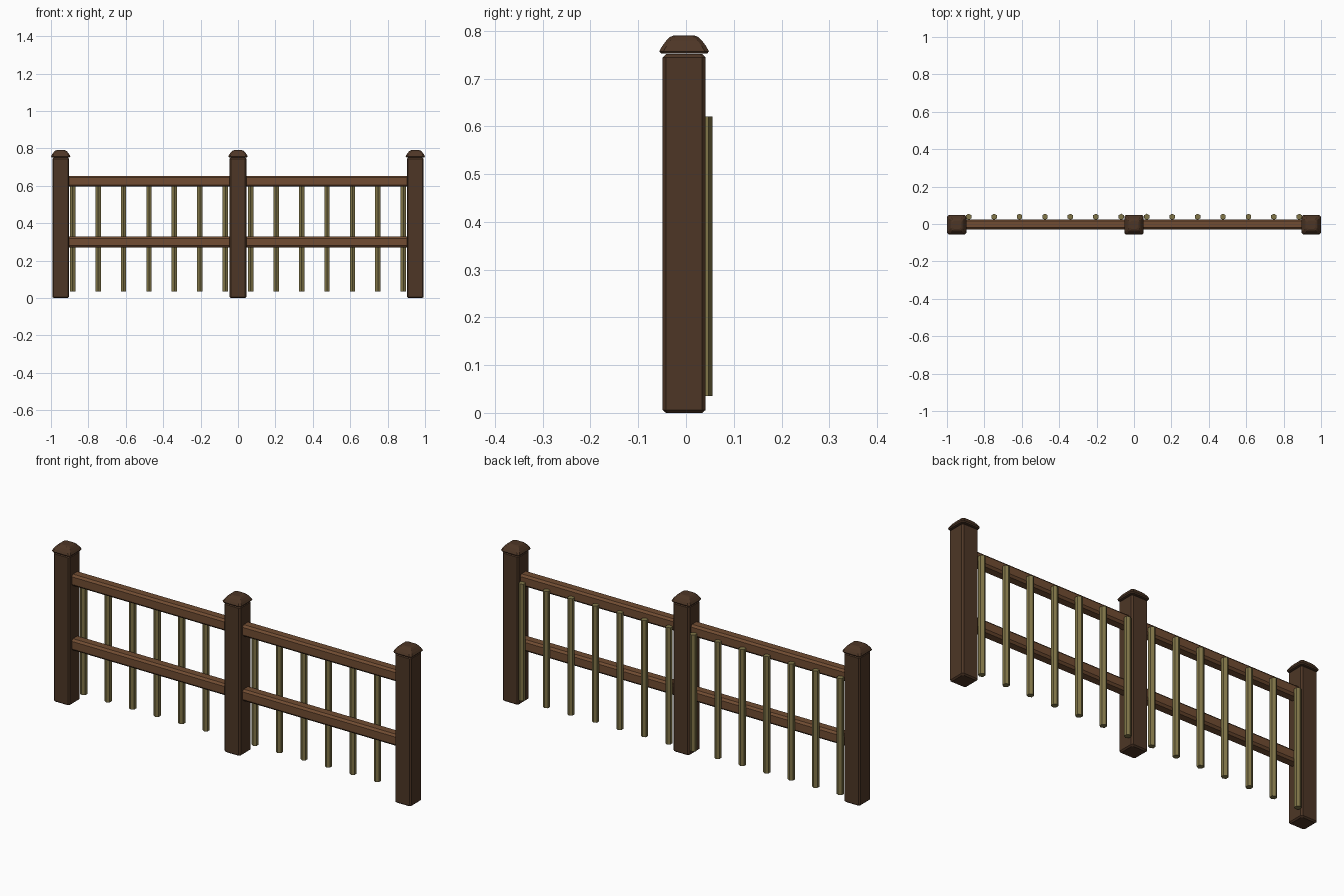
import bpy, bmesh
from math import cos, sin, pi

if "Cube" in bpy.data.objects:
    bpy.data.objects.remove(bpy.data.objects["Cube"])

YC = -0.004  # centre line of posts and rails


def material(name, rgb):
    m = bpy.data.materials.new(name)
    m.diffuse_color = (*rgb, 1)
    m.use_nodes = True
    m.node_tree.nodes["Principled BSDF"].inputs["Base Color"].default_value = m.diffuse_color
    return m


DARK = material("dark_wood", (0.075, 0.037, 0.019))
BROWN = material("rail_wood", (0.165, 0.073, 0.032))
OLIVE = material("olive_wood", (0.22, 0.18, 0.065))


def finish(name, bm, mat):
    bmesh.ops.recalc_face_normals(bm, faces=bm.faces)
    me = bpy.data.meshes.new(name)
    bm.to_mesh(me)
    bm.free()
    ob = bpy.data.objects.new(name, me)
    bpy.context.collection.objects.link(ob)
    me.materials.append(mat)
    return ob


def loft(name, rings, mat):
    """Skin a closed solid through equal-length rings of points."""
    bm = bmesh.new()
    vs = [[bm.verts.new(p) for p in r] for r in rings]
    n = len(vs[0])
    for a, b in zip(vs, vs[1:]):
        for i in range(n):
            j = (i + 1) % n
            bm.faces.new((a[i], a[j], b[j], b[i]))
    bm.faces.new(vs[0][::-1])
    bm.faces.new(vs[-1])
    return finish(name, bm, mat)


def chamfered(h, c, k=None):
    """Square outline of half size h with corners cut by c."""
    d = h - c
    return [(h, -d), (h, d), (d, h), (-d, h), (-h, d), (-h, -d), (-d, -h), (d, -h)]


def stack(name, x, profile, mat):
    return loft(name, [[(x + px, YC + py, z) for px, py in chamfered(h, c)]
                       for h, c, z in profile], mat)


# posts with softened edges, each with a domed cap
for side, x in (("left", -0.948), ("middle", 0), ("right", 0.948)):
    stack(side + "_post", x, [(0.038, 0.006, 0), (0.045, 0.007, 0.006),
                              (0.045, 0.007, 0.744), (0.038, 0.006, 0.751)], DARK)
    stack(side + "_post_cap", x, [(0.048, 0.008, 0.752), (0.052, 0.009, 0.757),
                                  (0.046, 0.009, 0.768), (0.037, 0.009, 0.780),
                                  (0.030, 0.009, 0.787), (0.022, 0.008, 0.790)], DARK)

# two horizontal rails per bay, chamfered section
for side, x0, x1 in (("left", -0.92, -0.02), ("right", 0.02, 0.92)):
    for level, z in (("lower", 0.300), ("upper", 0.624)):
        loft(f"{side}_{level}_rail",
             [[(x, YC + 0.002 + y * 0.93, z + w) for y, w in chamfered(0.029, 0.010)]
              for x in (x0, x1)], BROWN)

# hexagonal balusters fixed behind the rails
R = 0.0165
for i in range(14):
    x = (i - 6.5) * 0.136
    loft(f"baluster_{i + 1}",
         [[(x + R * sin(k * pi / 3), 0.0385 + R * cos(k * pi / 3), z) for k in range(6)]
          for z in (0.035, 0.621)], OLIVE)
